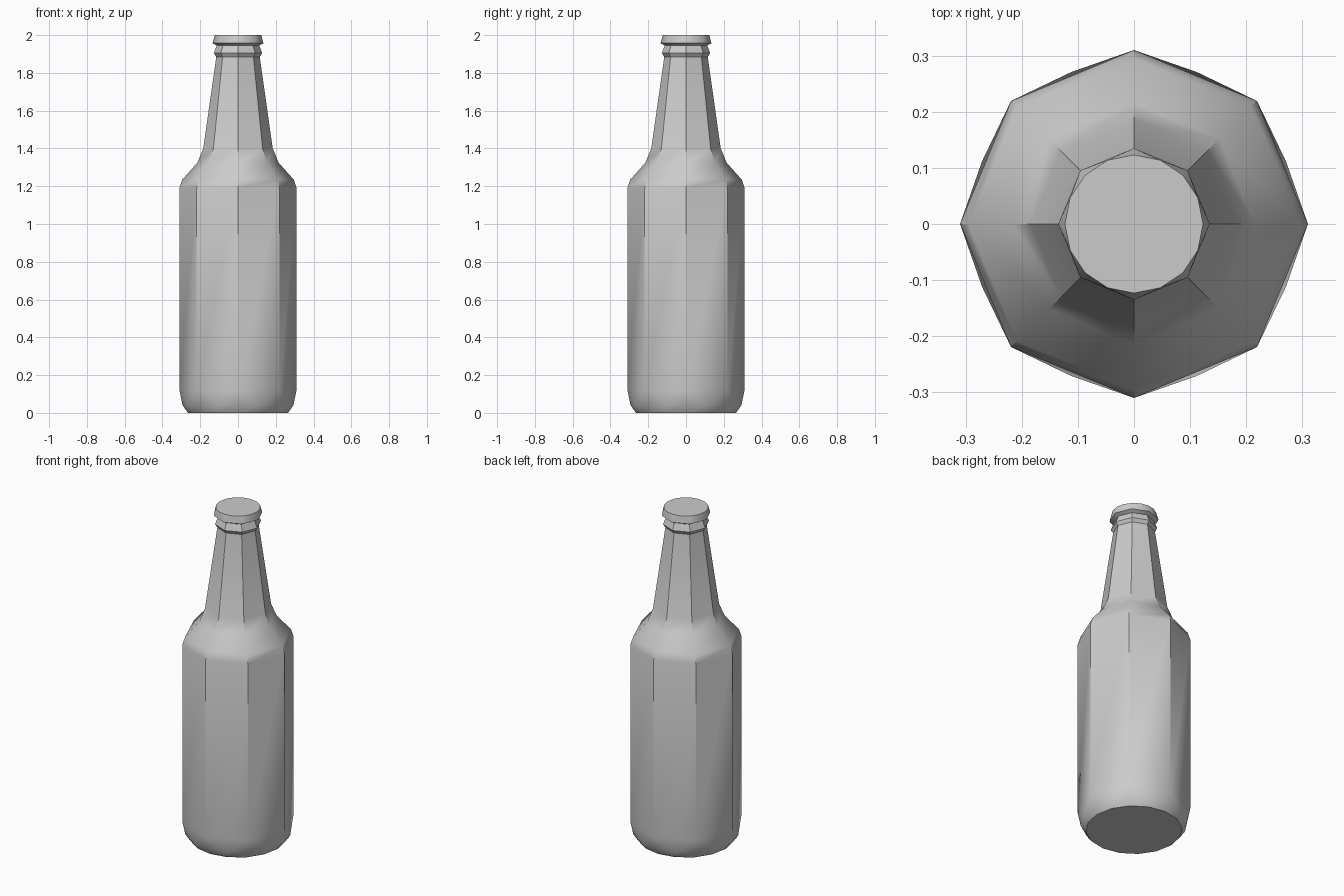
import bpy, bmesh, math

cube = bpy.data.objects.get("Cube")
if cube:
    bpy.data.objects.remove(cube, do_unlink=True)

# One plain grey for the whole bottle
grey = bpy.data.materials.new("plain_grey")
grey.use_nodes = True
colour = (0.6, 0.6, 0.6, 1)
grey.diffuse_color = colour
grey.node_tree.nodes["Principled BSDF"].inputs["Base Color"].default_value = colour


def ring(bm, radius, z, sides):
    step = math.tau / sides
    return [bm.verts.new((radius * math.cos(i * step), radius * math.sin(i * step), z))
            for i in range(sides)]


def bridge(bm, low, high):
    """Join two rings; where the side count doubles, use three triangles per side."""
    if len(low) == len(high):
        n = len(low)
        for i in range(n):
            j = (i + 1) % n
            bm.faces.new((low[i], low[j], high[j], high[i]))
        return
    coarse, fine = sorted((low, high), key=len)
    n = len(coarse)
    for i in range(n):
        a, b = coarse[i], coarse[(i + 1) % n]
        c, mid, d = (fine[(2 * i + k) % (2 * n)] for k in range(3))
        for tri in ((a, c, mid), (a, mid, b), (b, mid, d)):
            bm.faces.new(tri)


# Profile from the base up: radius, height, sides
profile = [
    (0.265, 0.0, 16), (0.293, 0.04, 16),                    # rounded foot
    (0.31, 0.12, 8), (0.31, 1.19, 8),                       # body
    (0.295, 1.235, 8), (0.215, 1.325, 8), (0.184, 1.4, 8),  # shoulder
    (0.115, 1.885, 8),                                      # neck
    (0.128, 1.905, 8), (0.112, 1.945, 8),                   # collar
    (0.135, 1.957, 8), (0.123, 2.0, 16),                    # lip
]

bm = bmesh.new()
rings = [ring(bm, *p) for p in profile]
for low, high in zip(rings, rings[1:]):
    bridge(bm, low, high)
bm.faces.new(rings[0])
bm.faces.new(rings[-1])
bmesh.ops.recalc_face_normals(bm, faces=bm.faces)

mesh = bpy.data.meshes.new("bottle")
bm.to_mesh(mesh)
bm.free()
mesh.materials.append(grey)
bottle = bpy.data.objects.new("bottle", mesh)
bpy.context.collection.objects.link(bottle)

# Soft shading up the profile, sharp edges between the eight sides
bpy.ops.object.select_all(action='DESELECT')
bottle.select_set(True)
bpy.context.view_layer.objects.active = bottle
bpy.ops.object.shade_smooth_by_angle(angle=math.radians(35))
